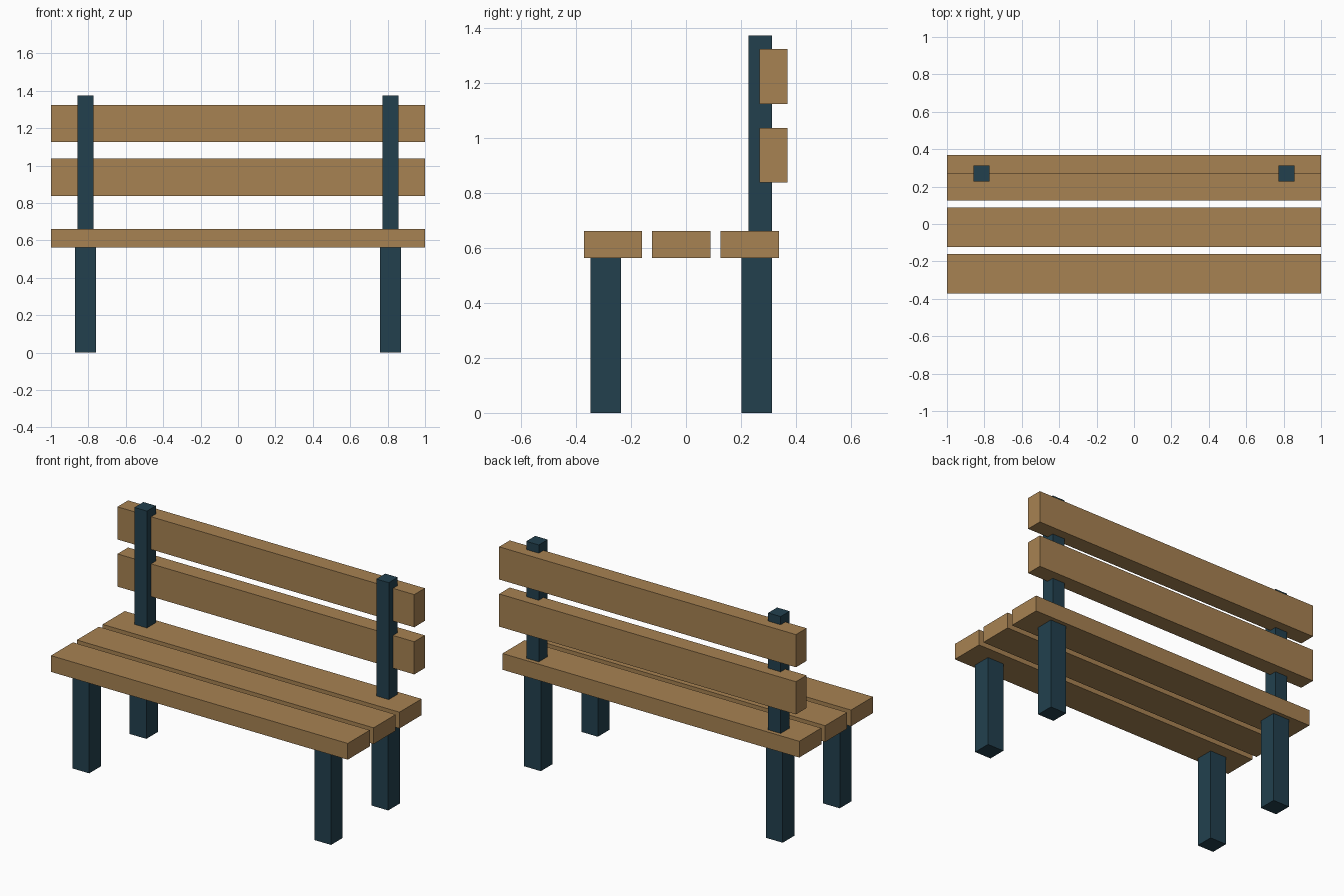
import bpy
import bmesh
from mathutils import Matrix, Vector

default = bpy.data.objects.get("Cube")
if default:
    bpy.data.objects.remove(default, do_unlink=True)


def make_material(name, colour):
    mat = bpy.data.materials.new(name)
    mat.use_nodes = True
    mat.diffuse_color = (*colour, 1)
    mat.node_tree.nodes["Principled BSDF"].inputs["Base Color"].default_value = (*colour, 1)
    return mat


wood = make_material("warm wood", (0.386, 0.223, 0.084))
metal = make_material("dark teal", (0.016, 0.051, 0.076))


def box(name, mat, xs, ys, zs):
    """Box spanning the given (low, high) range on each axis."""
    size = Vector([hi - lo for lo, hi in (xs, ys, zs)])
    centre = Vector([(hi + lo) / 2 for lo, hi in (xs, ys, zs)])
    bm = bmesh.new()
    bmesh.ops.create_cube(bm, size=1, matrix=Matrix.Diagonal(size).to_4x4())
    mesh = bpy.data.meshes.new(name)
    bm.to_mesh(mesh)
    bm.free()
    mesh.materials.append(mat)
    obj = bpy.data.objects.new(name, mesh)
    obj.location = centre
    bpy.context.collection.objects.link(obj)
    return obj


LENGTH = (-1, 1)
SEAT_BOTTOM, SEAT_TOP = 0.563, 0.662

# Seat planks
for part, y in (("front", -0.372), ("middle", -0.123), ("rear", 0.126)):
    box(f"seat_plank_{part}", wood, LENGTH, (y, y + 0.212), (SEAT_BOTTOM, SEAT_TOP))

# Backrest planks
for part, z in (("lower", 0.838), ("upper", 1.125)):
    box(f"backrest_plank_{part}", wood, LENGTH, (0.268, 0.37), (z, z + 0.199))

# Legs and backrest posts on both sides
for side, x in (("left", 0.815), ("right", -0.815)):
    leg_x = (x - 0.056, x + 0.056)
    post_x = (x - 0.042, x + 0.042)
    box(f"front_leg_{side}", metal, leg_x, (-0.348, -0.236), (0, SEAT_BOTTOM))
    box(f"back_leg_{side}", metal, leg_x, (0.202, 0.313), (0, SEAT_BOTTOM))
    box(f"backrest_post_{side}", metal, post_x, (0.227, 0.313), (SEAT_TOP, 1.374))
